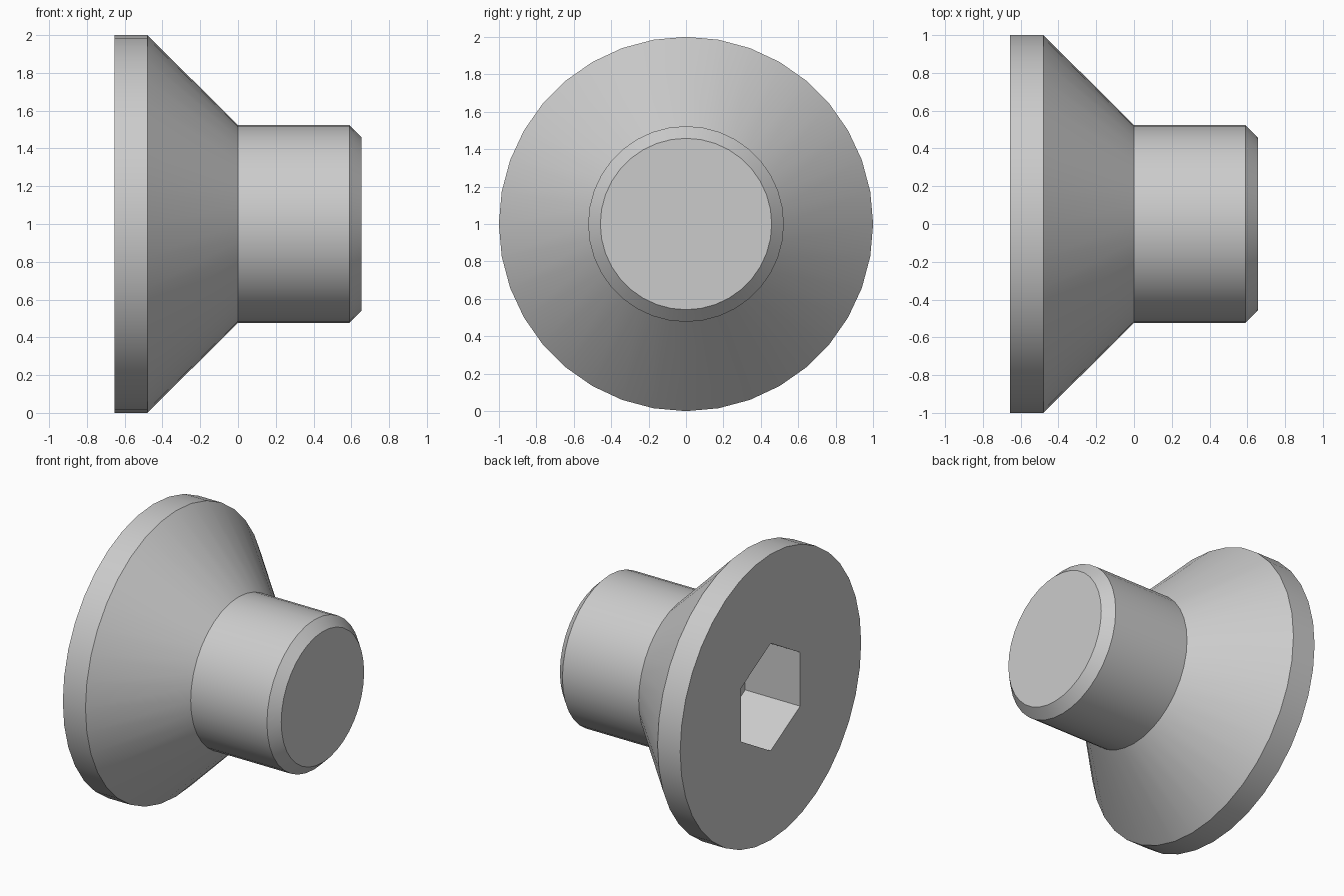
import bpy, bmesh
from math import sin, cos, pi, radians

if "Cube" in bpy.data.objects:
    bpy.data.objects.remove(bpy.data.objects["Cube"])


def lathe_x(name, profile, sides):
    """Closed solid turned around the x axis at z = 1; profile is (x, radius)."""
    bm = bmesh.new()
    rings = []
    for x, r in profile:
        rings.append([bm.verts.new((x, r * sin(2 * pi * i / sides),
                                    1 + r * cos(2 * pi * i / sides)))
                      for i in range(sides)])
    for a, b in zip(rings, rings[1:]):
        for i in range(sides):
            j = (i + 1) % sides
            bm.faces.new((a[i], a[j], b[j], b[i]))
    bm.faces.new(rings[0])
    bm.faces.new(rings[-1])
    bmesh.ops.recalc_face_normals(bm, faces=bm.faces)
    mesh = bpy.data.meshes.new(name)
    bm.to_mesh(mesh)
    bm.free()
    obj = bpy.data.objects.new(name, mesh)
    bpy.context.collection.objects.link(obj)
    return obj


# Countersunk head, straight shank and chamfered tip
screw = lathe_x("countersunk_screw",
                [(-0.655, 1.0), (-0.48, 1.0), (0.0, 0.523),
                 (0.59, 0.523), (0.655, 0.458)], 36)

# Hexagonal drive socket cut into the head
cutter = lathe_x("socket_cutter", [(-0.8, 0.376), (-0.23, 0.376)], 6)
cutter.hide_render = True
cut = screw.modifiers.new("hex_socket", 'BOOLEAN')
cut.operation = 'DIFFERENCE'
cut.solver = 'EXACT'
cut.object = cutter

bpy.ops.object.select_all(action='DESELECT')
screw.select_set(True)
bpy.context.view_layer.objects.active = screw
bpy.ops.object.modifier_apply(modifier=cut.name)
bpy.data.objects.remove(cutter, do_unlink=True)

# Smooth turned faces, crisp edges
bpy.ops.object.shade_smooth_by_angle(angle=radians(30))
